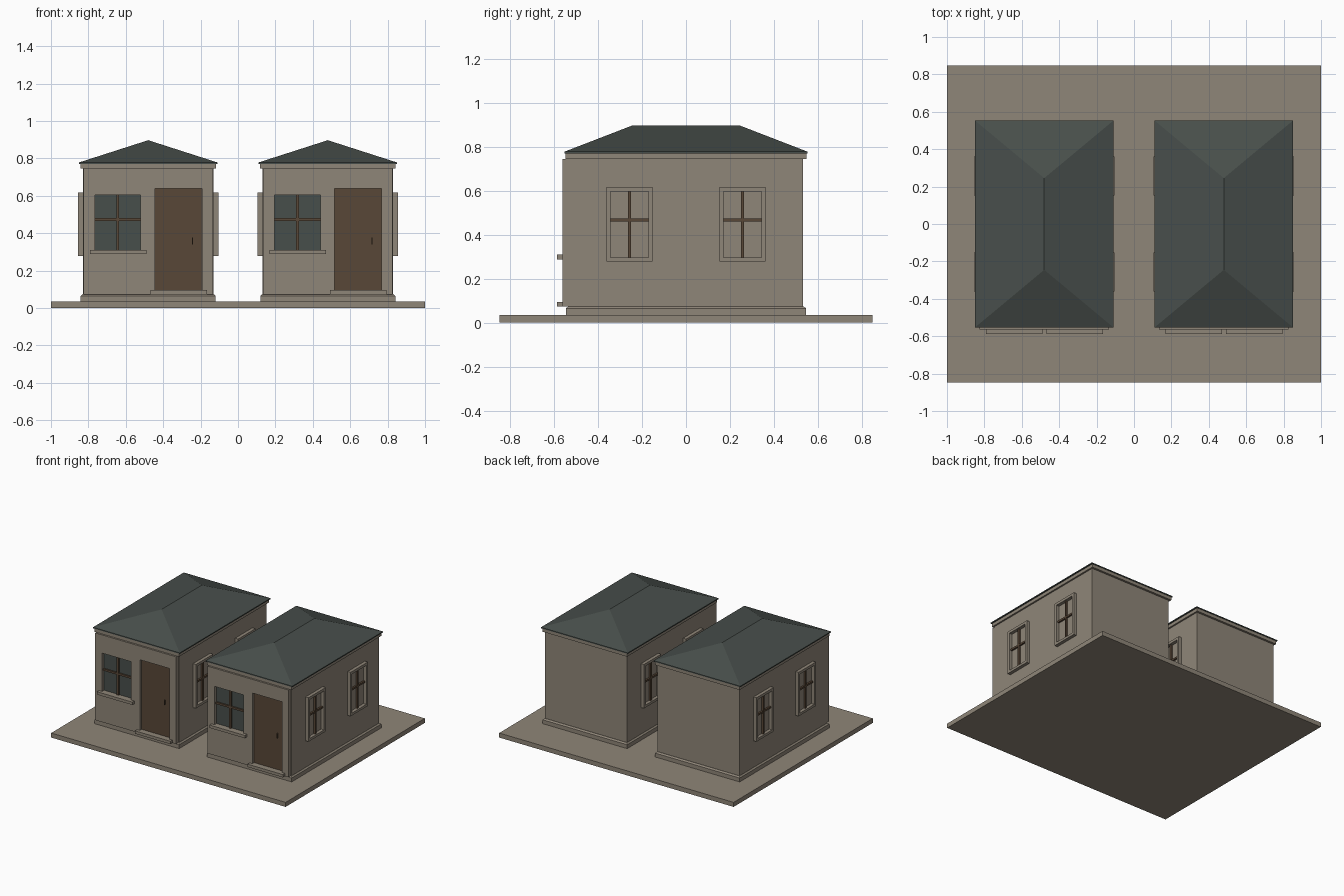
import bpy

if "Cube" in bpy.data.objects:
    bpy.data.objects.remove(bpy.data.objects["Cube"])


def material(name, rgb):
    m = bpy.data.materials.new(name)
    m.diffuse_color = (*rgb, 1)
    m.use_nodes = True
    m.node_tree.nodes["Principled BSDF"].inputs["Base Color"].default_value = m.diffuse_color
    return m


STONE = material("stone beige", (0.275, 0.238, 0.188))
SLATE = material("dark slate green", (0.064, 0.077, 0.070))
WOOD = material("brown wood", (0.098, 0.063, 0.038))


def mesh(name, verts, faces, mat):
    me = bpy.data.meshes.new(name)
    me.from_pydata(verts, [], faces)
    me.materials.append(mat)
    ob = bpy.data.objects.new(name, me)
    bpy.context.collection.objects.link(ob)
    return ob


def frustum(name, bottom, top, z0, z1, mat, cx=0):
    """Block between two centred rectangles given as half sizes."""
    v = [(cx + sx * h[0], sy * h[1], z) for h, z in ((bottom, z0), (top, z1))
         for sx, sy in ((-1, -1), (1, -1), (1, 1), (-1, 1))]
    f = [(3, 2, 1, 0), (4, 5, 6, 7)] + [(i, (i + 1) % 4, (i + 1) % 4 + 4, i + 4) for i in range(4)]
    return mesh(name, v, f, mat)


def box(name, x, y, z, mat):
    v = [(a, b, c) for c in z for a, b in ((x[0], y[0]), (x[1], y[0]), (x[1], y[1]), (x[0], y[1]))]
    f = [(3, 2, 1, 0), (4, 5, 6, 7)] + [(i, (i + 1) % 4, (i + 1) % 4 + 4, i + 4) for i in range(4)]
    return mesh(name, v, f, mat)


def hip_roof(cx):
    hx, hy, z0, z1, zt, ridge = 0.37, 0.553, 0.77, 0.778, 0.897, 0.245
    corners = ((-1, -1), (1, -1), (1, 1), (-1, 1))
    v = [(cx + sx * hx, sy * hy, z) for z in (z0, z1) for sx, sy in corners]
    v += [(cx, -ridge, zt), (cx, ridge, zt)]
    f = [(3, 2, 1, 0)] + [(i, (i + 1) % 4, (i + 1) % 4 + 4, i + 4) for i in range(4)]
    f += [(4, 5, 8), (5, 6, 9, 8), (6, 7, 9), (7, 4, 8, 9)]
    mesh("hip_roof", v, f, SLATE)


def front_panel(cx):
    """Facade slab with the window and door openings left out of a grid."""
    xs = [-0.345, -0.285, -0.04, 0.037, 0.288, 0.345]
    zs = [0.073, 0.095, 0.31, 0.605, 0.64, 0.745]
    n = len(xs)
    solid = {(i, k) for i in range(5) for k in range(5)}
    solid -= {(1, 2), (3, 1), (3, 2), (3, 3)}
    v = [(cx + x, y, z) for y in (-0.563, -0.533) for z in zs for x in xs]

    def p(i, k, back=0):
        return back * n * n + k * n + i

    f = []
    for i, k in sorted(solid):
        ring = [(i, k), (i + 1, k), (i + 1, k + 1), (i, k + 1)]
        f.append([p(*c) for c in ring])
        f.append([p(*c, 1) for c in reversed(ring)])
        for j, (di, dk) in enumerate(((0, -1), (1, 0), (0, 1), (-1, 0))):
            if (i + di, k + dk) not in solid:      # rim and reveals
                a, b = ring[j], ring[(j + 1) % 4]
                f.append([p(*b), p(*a), p(*a, 1), p(*b, 1)])
    mesh("front_panel", v, f, STONE)


def side_window(cx, s, cy):
    def slab(name, y, z, depth, mat):
        x = sorted((cx + s * 0.348, cx + s * (0.35 + depth)))
        box(name, x, (cy + y[0], cy + y[1]), z, mat)
    # stone surround
    slab("side_frame_left", (-0.105, -0.086), (0.278, 0.617), 0.025, STONE)
    slab("side_frame_right", (0.086, 0.105), (0.278, 0.617), 0.025, STONE)
    slab("side_frame_bottom", (-0.086, 0.086), (0.278, 0.297), 0.025, STONE)
    slab("side_frame_top", (-0.086, 0.086), (0.597, 0.617), 0.025, STONE)
    # glazing bars
    slab("side_bar_upright", (-0.007, 0.007), (0.297, 0.597), 0.014, WOOD)
    slab("side_bar_cross", (-0.086, 0.086), (0.461, 0.475), 0.013, WOOD)


def house(cx):
    # body, plinth, cornice, roof
    frustum("walls", (0.35, 0.533), (0.35, 0.533), 0.035, 0.76, STONE, cx)
    frustum("plinth", (0.361, 0.547), (0.361, 0.547), 0.03, 0.065, STONE, cx)
    frustum("plinth_bevel", (0.361, 0.547), (0.351, 0.535), 0.065, 0.074, STONE, cx)
    frustum("cornice", (0.362, 0.549), (0.362, 0.549), 0.745, 0.77, STONE, cx)
    hip_roof(cx)
    front_panel(cx)
    # front window
    box("window_glass", (cx - 0.285, cx - 0.04), (-0.539, -0.532), (0.31, 0.605), SLATE)
    box("window_bar_upright", (cx - 0.17, cx - 0.155), (-0.551, -0.536), (0.31, 0.605), WOOD)
    box("window_bar_cross", (cx - 0.285, cx - 0.04), (-0.55, -0.536), (0.465, 0.48), WOOD)
    box("window_sill", (cx - 0.312, cx - 0.01), (-0.588, -0.54), (0.288, 0.31), STONE)
    # door
    box("door", (cx + 0.037, cx + 0.288), (-0.541, -0.532), (0.095, 0.64), WOOD)
    box("door_handle", (cx + 0.234, cx + 0.24), (-0.55, -0.538), (0.34, 0.376), WOOD)
    box("door_step", (cx + 0.012, cx + 0.314), (-0.588, -0.54), (0.073, 0.095), STONE)
    for s in (-1, 1):
        for cy in (-0.257, 0.257):
            side_window(cx, s, cy)


# ground slab and two identical houses
frustum("ground_slab", (1, 0.848), (1, 0.848), 0, 0.035, STONE)
for cx in (-0.48, 0.48):
    house(cx)
